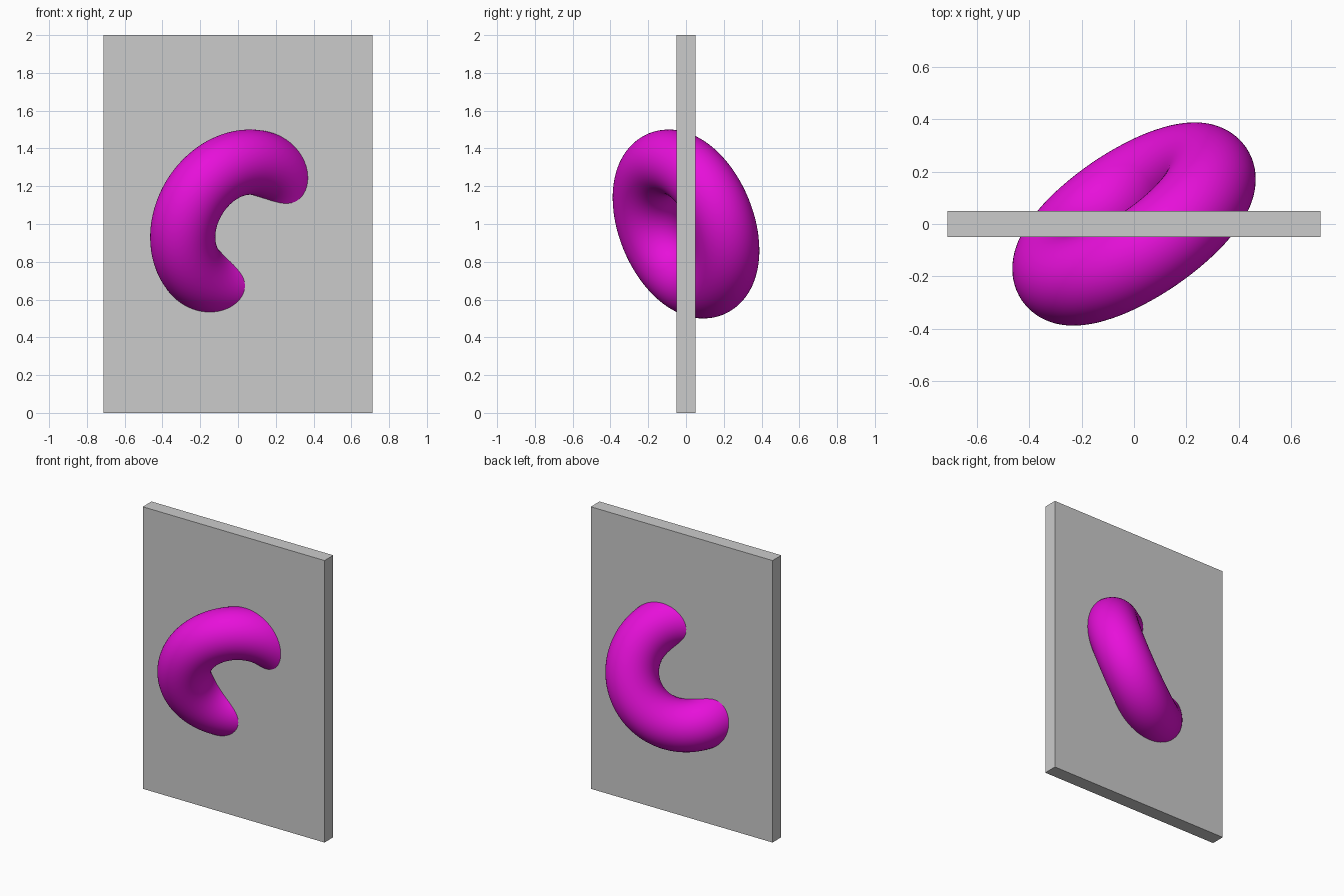
import bpy
from mathutils import Vector

if "Cube" in bpy.data.objects:
    bpy.data.objects.remove(bpy.data.objects["Cube"])

# Upright slab
bpy.ops.mesh.primitive_cube_add(size=1, location=(0, 0, 1))
slab = bpy.context.object
slab.name = "slab"
slab.scale = (1.426, 0.098, 2.0)
bpy.ops.object.transform_apply(location=False, rotation=False, scale=True)

# Tilted ring passing through the slab
axis = Vector((-0.534, 0.782, 0.322))
bpy.ops.mesh.primitive_torus_add(
    major_radius=0.346, minor_radius=0.1725,
    major_segments=128, minor_segments=64,
    location=(0, 0, 1), rotation=axis.to_track_quat('Z', 'Y').to_euler())
ring = bpy.context.object
ring.name = "ring"
bpy.ops.object.shade_smooth()

# Magenta finish
magenta = bpy.data.materials.new("magenta")
magenta.diffuse_color = (0.8, 0.005, 0.7, 1)
magenta.use_nodes = True
magenta.node_tree.nodes["Principled BSDF"].inputs["Base Color"].default_value = magenta.diffuse_color
ring.data.materials.append(magenta)
